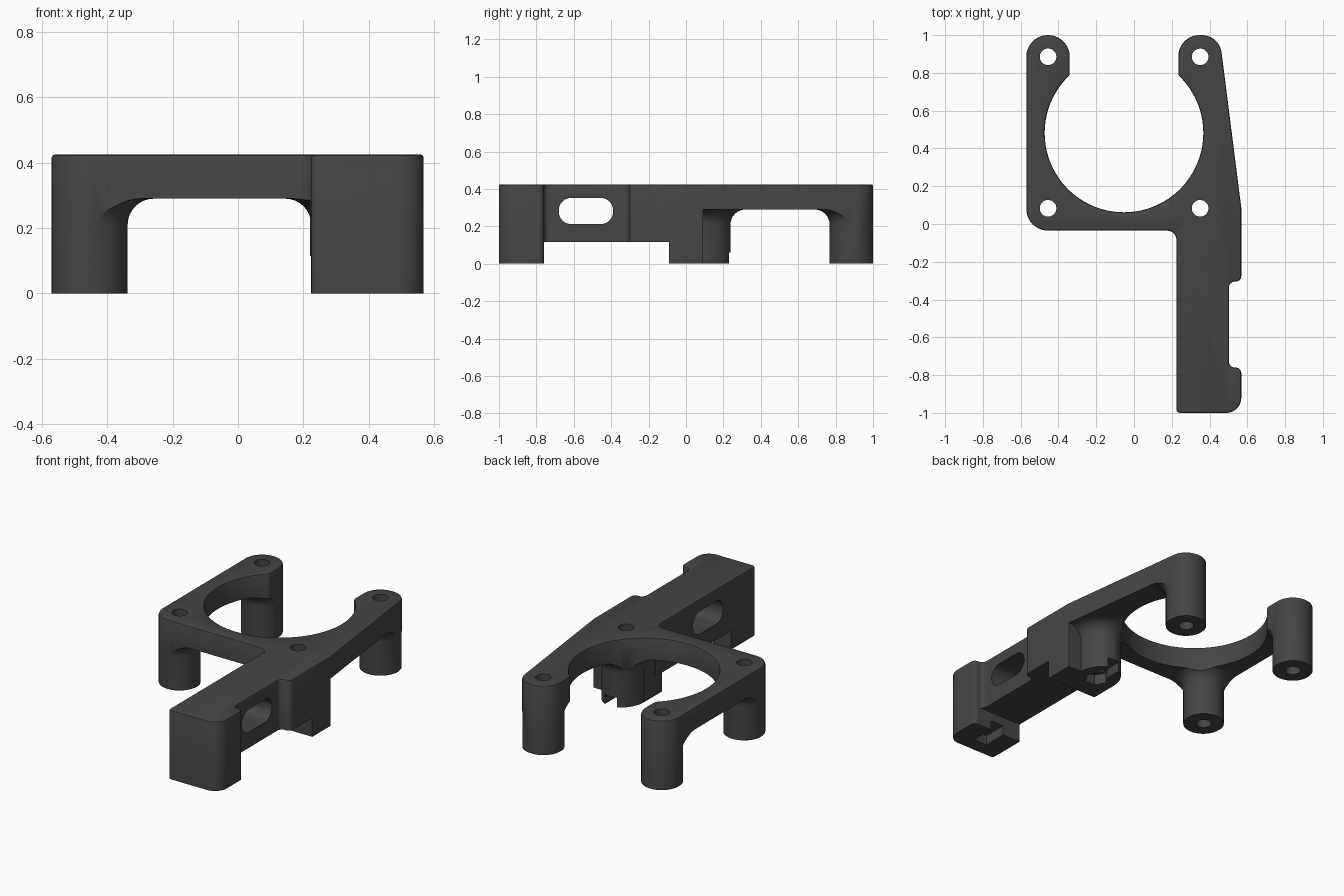
import bpy, bmesh, math
from mathutils import Vector

if "Cube" in bpy.data.objects:
    bpy.data.objects.remove(bpy.data.objects["Cube"])

TOP, UNDER = 0.425, 0.29          # plate top and underside
BORE, BORE_R = (-0.053, 0.482), 0.42
HOLES = [(-0.455, 0.885), (0.35, 0.885), (-0.455, 0.083), (0.35, 0.083)]

mat = bpy.data.materials.new("dark_grey")
mat.diffuse_color = (0.06, 0.06, 0.06, 1)
mat.use_nodes = True
mat.node_tree.nodes["Principled BSDF"].inputs["Base Color"].default_value = mat.diffuse_color


def finish(bm, name):
    bmesh.ops.recalc_face_normals(bm, faces=bm.faces[:])
    me = bpy.data.meshes.new(name)
    bm.to_mesh(me)
    bm.free()
    me.materials.append(mat)
    ob = bpy.data.objects.new(name, me)
    bpy.context.collection.objects.link(ob)
    return ob


def rounded(corners, n=10):
    """Polygon points from (x, y, radius) corners."""
    pts = []
    for i, (x, y, r) in enumerate(corners):
        p = Vector((x, y))
        if r == 0:
            pts.append(p)
            continue
        a = (Vector(corners[i - 1][:2]) - p).normalized()
        b = (Vector(corners[(i + 1) % len(corners)][:2]) - p).normalized()
        half = a.angle(b) / 2
        c = p + (a + b).normalized() * (r / math.sin(half))
        s = p + a * (r / math.tan(half)) - c
        e = p + b * (r / math.tan(half)) - c
        turn = math.atan2(s.x * e.y - s.y * e.x, s.dot(e))
        for k in range(n + 1):
            t = turn * k / n
            pts.append(c + Vector((s.x * math.cos(t) - s.y * math.sin(t),
                                   s.x * math.sin(t) + s.y * math.cos(t))))
    return pts


def prism(name, pts, lo, hi, axis="Z", bevel=0):
    bm = bmesh.new()
    put = (lambda p, h: (p[0], p[1], h)) if axis == "Z" else (lambda p, h: (h, p[0], p[1]))
    f = bm.faces.new([bm.verts.new(put(p, lo)) for p in pts])
    ext = bmesh.ops.extrude_face_region(bm, geom=[f])["geom"]
    bmesh.ops.translate(bm, verts=[v for v in ext if isinstance(v, bmesh.types.BMVert)],
                        vec=put((0, 0), hi - lo))
    if bevel:
        rim = [e for e in bm.edges if all(abs(v.co.z - hi) < 1e-5 for v in e.verts)]
        bmesh.ops.bevel(bm, geom=rim, offset=bevel, segments=2, profile=0.5, affect="EDGES")
    return finish(bm, name)


def box(name, x0, x1, y0, y1, z0, z1):
    return prism(name, [(x0, y0), (x1, y0), (x1, y1), (x0, y1)], z0, z1)


def disc(name, x, y, r, z0, z1, n=32):
    return prism(name, [(x + r * math.cos(2 * math.pi * i / n),
                         y + r * math.sin(2 * math.pi * i / n)) for i in range(n)], z0, z1)


def flared_post(name, x, y, rx, ry, fillet=0.08, n=48):
    """Round post widening with a fillet into the plate."""
    rings = [(0, -0.1)]
    for k in range(9):
        t = math.pi / 2 * k / 8
        rings.append((fillet * (1 - math.cos(t)), UNDER - fillet + fillet * math.sin(t)))
    rings.append((fillet, UNDER + 0.04))
    bm = bmesh.new()
    loops = [[bm.verts.new((x + (rx + g) * math.cos(2 * math.pi * i / n),
                            y + (ry + g) * math.sin(2 * math.pi * i / n), z))
              for i in range(n)] for g, z in rings]
    for a, b in zip(loops, loops[1:]):
        for i in range(n):
            j = (i + 1) % n
            bm.faces.new((a[i], a[j], b[j], b[i]))
    bm.faces.new(loops[0])
    bm.faces.new(loops[-1])
    return finish(bm, name)


def combine(target, tool, op):
    m = target.modifiers.new(op, "BOOLEAN")
    m.object, m.operation, m.solver = tool, op, "EXACT"
    bpy.context.view_layer.objects.active = target
    bpy.ops.object.modifier_apply(modifier=m.name)
    bpy.data.objects.remove(tool)


# Plan outline: bore with open mouth, two prongs, and the long arm
mouth = math.acos(0.2875 / BORE_R)
start, sweep = math.pi - mouth, math.pi + 2 * mouth
bore = [(BORE[0] + BORE_R * math.cos(start + sweep * i / 64),
         BORE[1] + BORE_R * math.sin(start + sweep * i / 64), 0.03 if i in (0, 64) else 0)
        for i in range(65)]
outline = [(-0.57, 1, 0.114), (-0.3405, 1, 0.114)] + bore + [
    (0.2345, 1, 0.112), (0.452, 1, 0.105), (0.568, 0.085, 0),
    (0.568, -0.305, 0.03), (0.503, -0.305, 0.03), (0.503, -0.76, 0.03), (0.568, -0.76, 0.03),
    (0.568, -1, 0.08), (0.225, -1, 0.02), (0.225, -0.035, 0.05), (-0.57, -0.035, 0.115)]
bracket = prism("mount_bracket", rounded(outline), 0, TOP, bevel=0.01)

# Height envelope: plate slab, legs, arm beam, arm foot and corner block
envelope = box("plate_slab", -0.8, 0.8, -0.3, 1.2, UNDER, 0.6)
for x, y in HOLES[:3]:
    combine(envelope, flared_post("leg", x, y, 0.1175, 0.1175), "UNION")
combine(envelope, flared_post("corner_post", 0.35, 0.083, 0.126, 0.155), "UNION")
combine(envelope, box("arm_beam", 0.22, 0.7, -1.2, -0.02, 0.115, 0.55), "UNION")
combine(envelope, box("corner_block", 0.224, 0.72, -0.09, 0.09, -0.12, 0.5), "UNION")
combine(envelope, box("arm_foot", 0.21, 0.71, -1.21, -0.76, -0.11, 0.52), "UNION")
combine(bracket, envelope, "INTERSECT")

# Screw holes
for x, y in HOLES:
    combine(bracket, disc("screw_hole", x, y, 0.044, -0.2, 0.7), "DIFFERENCE")

# Rounded slot through the arm
slot = rounded([(-0.68, 0.212, 0.066), (-0.39, 0.212, 0.066),
                (-0.39, 0.352, 0.066), (-0.68, 0.352, 0.066)])
combine(bracket, prism("arm_slot", slot, 0.1, 0.7, axis="X"), "DIFFERENCE")

# Nut pockets and channels under the corner block and the arm foot
combine(bracket, disc("nut_pocket", 0.35, 0.083, 0.07, -0.1, 0.065, 6), "DIFFERENCE")
combine(bracket, box("nut_channel", 0.31, 0.39, 0.083, 0.4, -0.11, 0.06), "DIFFERENCE")
combine(bracket, box("foot_channel", 0.35, 0.44, -0.91, -0.7, -0.1, 0.06), "DIFFERENCE")

bpy.ops.object.select_all(action="DESELECT")
bracket.select_set(True)
bpy.context.view_layer.objects.active = bracket
bpy.ops.object.shade_smooth_by_angle(angle=math.radians(30))
